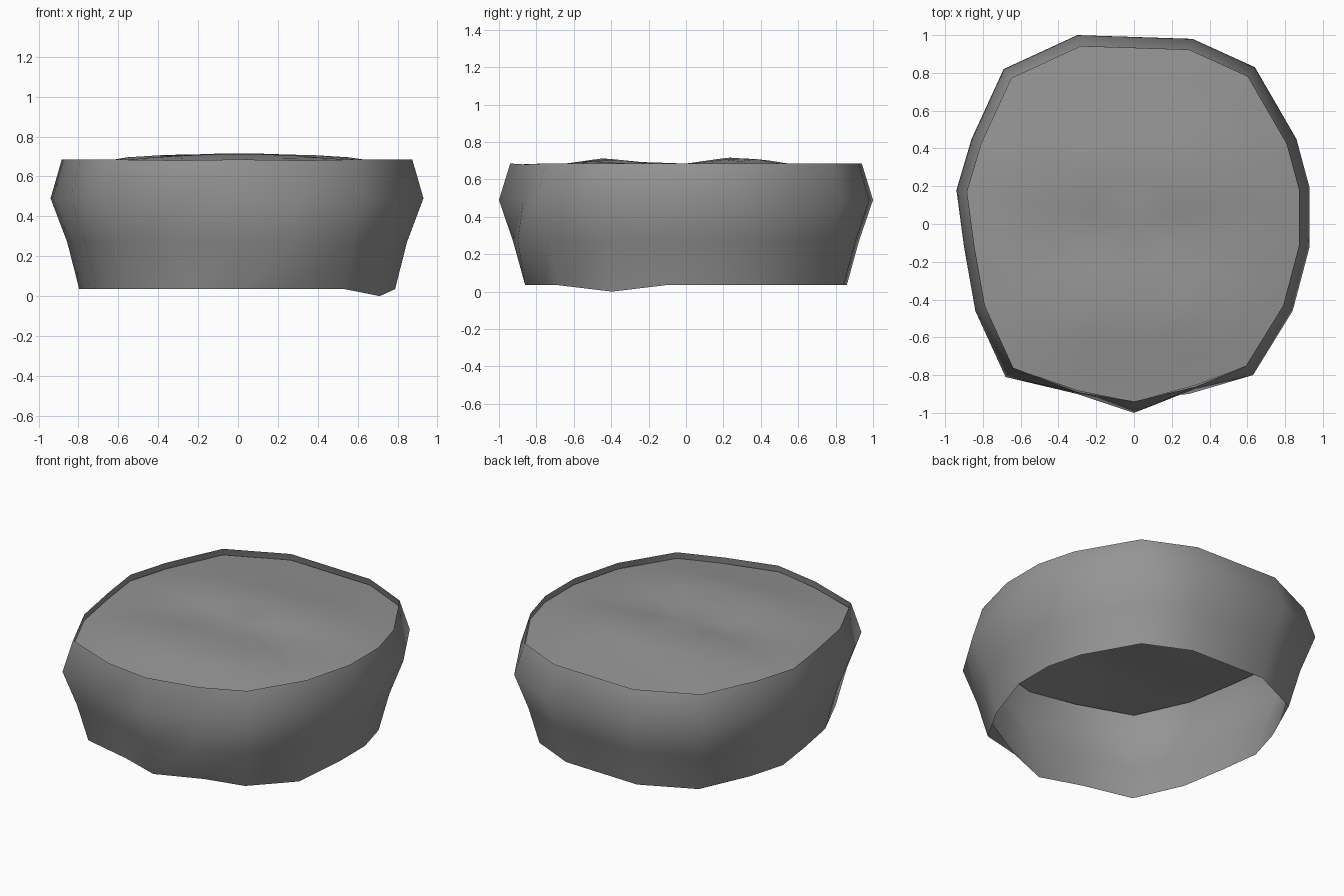
import bpy, bmesh, math
from mathutils import Vector

cube = bpy.data.objects.get("Cube")
if cube:
    bpy.data.objects.remove(cube, do_unlink=True)

grey = bpy.data.materials.new("stone_grey")
grey.use_nodes = True
GREY = (0.3, 0.3, 0.3, 1)
grey.diffuse_color = GREY
grey.node_tree.nodes["Principled BSDF"].inputs["Base Color"].default_value = GREY

# Widest outline, counter-clockwise from the front tip
OUTLINE = [(0, -1), (.33, -.87), (.63, -.8), (.84, -.46), (.93, -.12), (.93, .19),
           (.86, .45), (.64, .83), (.31, .98), (-.3, 1), (-.69, .82), (-.86, .45),
           (-.94, .18), (-.9, -.12), (-.84, -.46), (-.68, -.81), (-.3, -.9)]
COUNT = len(OUTLINE)


def ring(scale, z):
    return [Vector((x * scale, y * scale, z)) for x, y in OUTLINE]


def loft(name, rings, centre=None):
    """Join closed rings with quads, optionally fanned to a centre point."""
    bm = bmesh.new()
    rows = [[bm.verts.new(p) for p in r] for r in rings]
    for low, high in zip(rows, rows[1:]):
        for i in range(COUNT):
            j = (i + 1) % COUNT
            bm.faces.new((low[i], low[j], high[j], high[i]))
    if centre:
        tip = bm.verts.new(centre)
        for i in range(COUNT):
            bm.faces.new((rows[-1][i], rows[-1][(i + 1) % COUNT], tip))
    for face in bm.faces:
        face.smooth = True
    mesh = bpy.data.meshes.new(name)
    bm.to_mesh(mesh)
    bm.free()
    mesh.materials.append(grey)
    obj = bpy.data.objects.new(name, mesh)
    bpy.context.collection.objects.link(obj)
    return obj


# Outer wall: open below, leaning in at the rim
base, waist, belly, rim = ring(.86, .035), ring(.925, .27), ring(1, .49), ring(.94, .685)
for p in base + waist:
    p.x *= .985
base[3].z = 0                          # one chipped corner reaches the ground
waist[1] = Vector((.29, -.9, .27))     # small bulge beside the front tip
for i in (1, COUNT - 1):               # nearly upright beside the front tip
    rim[i] = belly[i] * .99
    rim[i].z = .68
loft("outer_wall", [base, waist, belly, rim])


# Top surface: a gently rippled pillow set just below the rim
def pillow(x, y, reach):
    ripple = math.cos(math.tau * (y - .3) / .77)
    return .645 + (1 - reach ** 3) * (.055 + .02 * ripple)


layers = []
for reach in (1, .85, .68, .48, .25):
    layer = []
    for r, b in zip(rim, belly):
        p = r.lerp(b, .2) * (.99 * reach)
        p.z = pillow(p.x, p.y, reach)
        layer.append(p)
    layers.append(layer)
loft("top_surface", layers, Vector((0, 0, pillow(0, 0, 0))))
